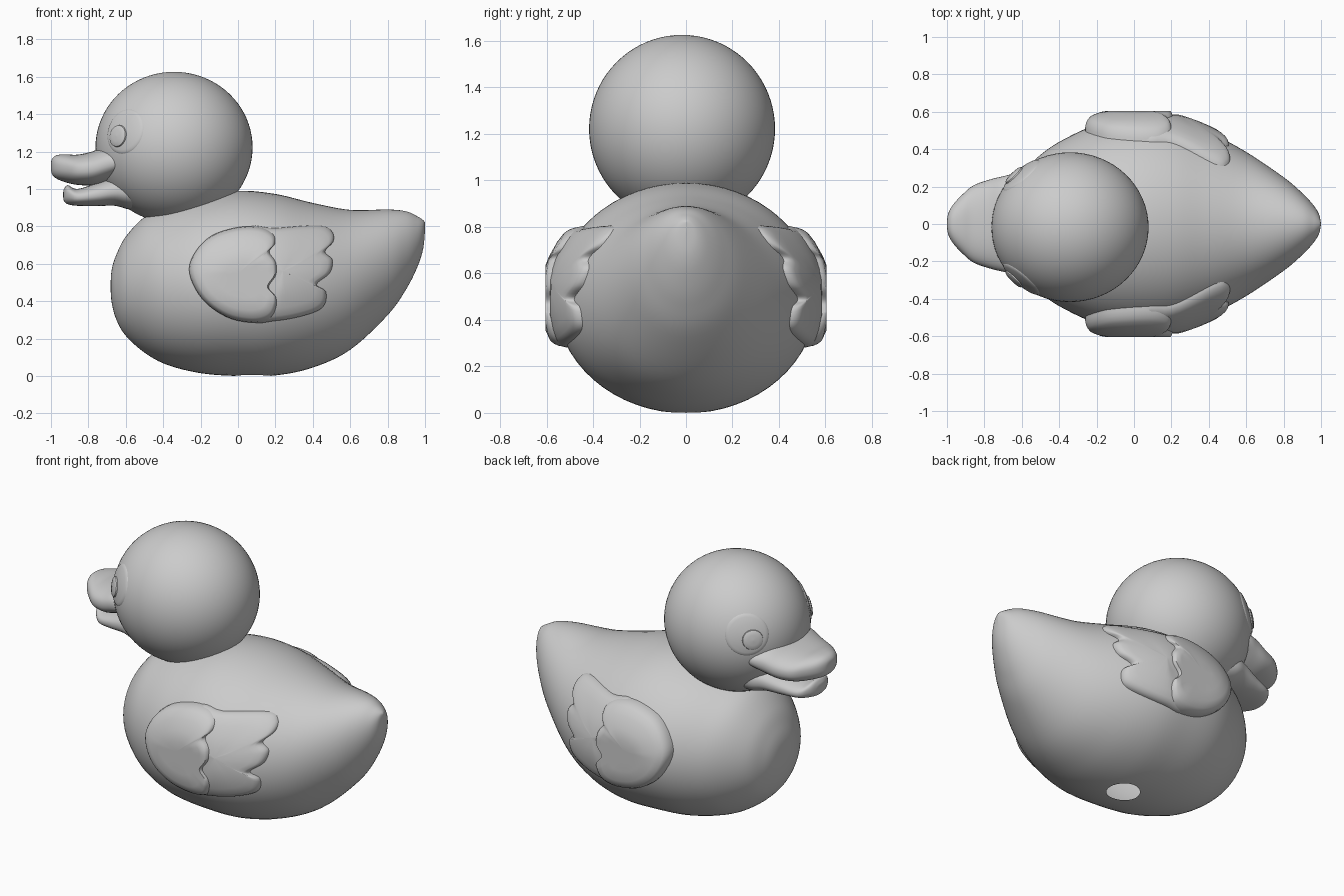
import bpy, bmesh
from math import sin, cos, pi, sqrt, copysign
from mathutils import Vector

if "Cube" in bpy.data.objects:
    bpy.data.objects.remove(bpy.data.objects["Cube"])

mat = bpy.data.materials.new("plain grey")
mat.use_nodes = True
GREY = (0.6, 0.6, 0.6, 1)
mat.diffuse_color = GREY
mat.node_tree.nodes["Principled BSDF"].inputs["Base Color"].default_value = GREY


def finish(name, bm, angle=0.9):
    bmesh.ops.remove_doubles(bm, verts=bm.verts, dist=0.0002)
    bmesh.ops.recalc_face_normals(bm, faces=bm.faces)
    me = bpy.data.meshes.new(name)
    bm.to_mesh(me)
    bm.free()
    me.materials.append(mat)
    ob = bpy.data.objects.new(name, me)
    bpy.context.collection.objects.link(ob)
    bpy.ops.object.select_all(action='DESELECT')
    ob.select_set(True)
    bpy.context.view_layer.objects.active = ob
    bpy.ops.object.shade_smooth_by_angle(angle=angle)
    return ob


def smooth(pts, steps, closed=False):
    """Catmull-Rom curve through points of any dimension."""
    n, out = len(pts), []
    pick = lambda i: Vector(pts[i % n] if closed else pts[min(max(i, 0), n - 1)])
    for i in range(n if closed else n - 1):
        a, b, c, d = (pick(i + k) for k in (-1, 0, 1, 2))
        for s in range(steps):
            t = s / steps
            out.append(b + (c - a) * (t / 2) + (a * 2 - b * 5 + c * 4 - d) * (t * t / 2)
                       + (b * 3 - a - c * 3 + d) * (t ** 3 / 2))
    return out if closed else out + [pick(n - 1)]


def skin(bm, rings):
    """Join closed rings of points into a tube with capped ends."""
    rows = [[bm.verts.new(p) for p in r] for r in rings]
    n = len(rows[0])
    for a, b in zip(rows, rows[1:]):
        for i in range(n):
            bm.faces.new((a[i], a[(i + 1) % n], b[(i + 1) % n], b[i]))
    bm.faces.new(rows[0])
    bm.faces.new(rows[-1])


def loft(rows, power=1.0, n=64):
    """Rows hold x, bottom z, top z and half width."""
    bm = bmesh.new()
    rings = []
    for x, lo, hi, w in rows:
        ring = []
        for i in range(n):
            c, s = cos(2 * pi * i / n), sin(2 * pi * i / n)
            ring.append((x, w * copysign(abs(c) ** power, c),
                         (lo + hi) / 2 + (hi - lo) / 2 * copysign(abs(s) ** power, s)))
        rings.append(ring)
    skin(bm, rings)
    return bm


# Body with raised tail
body_rows = smooth([
    (-.682, .48, .48, 0), (-.675, .39, .57, .1), (-.65, .30, .65, .18), (-.6, .215, .745, .27),
    (-.5, .125, .85, .37), (-.38, .06, .905, .45), (-.2, .015, .96, .53), (0, 0, .99, .56),
    (.2, .003, .973, .555), (.4, .045, .925, .49), (.6, .14, .888, .385), (.8, .325, .89, .25),
    (.9, .465, .88, .165), (.96, .585, .853, .1), (.99, .68, .833, .05), (1, .78, .82, 0)], 6)
body = finish("body", loft(body_rows))

# Round opening under the body
bpy.ops.mesh.primitive_cylinder_add(vertices=48, radius=.095, depth=.4, location=(.08, 0, 0))
cutter = bpy.context.object
cut = body.modifiers.new("opening", 'BOOLEAN')
cut.operation, cut.object, cut.solver = 'DIFFERENCE', cutter, 'EXACT'
cut_mesh = bpy.data.meshes.new_from_object(body.evaluated_get(bpy.context.evaluated_depsgraph_get()))
body.modifiers.clear()
body.data = cut_mesh
bpy.data.objects.remove(cutter)
bm = bmesh.new()
bm.from_mesh(cut_mesh)
pocket = [f for f in bm.faces if (f.calc_center_median() - Vector((.08, 0, .1))).length < .16
          and f.calc_center_median().xy.length < .2
          and (f.calc_center_median().xy - Vector((.08, 0))).length < .0955]
bmesh.ops.delete(bm, geom=pocket, context='FACES')
bm.to_mesh(cut_mesh)
bm.free()

# Head
HEAD, SIZE = Vector((-.342, -.017, 1.222)), Vector((.42, .4, .404))
bm = bmesh.new()
bmesh.ops.create_uvsphere(bm, u_segments=64, v_segments=40, radius=1)
for v in bm.verts:
    v.co = HEAD + v.co * SIZE
finish("head", bm)


# Eyes: shallow caps that follow the curve of the head
def eye_cap(name, direction, spread, lift):
    turn = Vector(direction).normalized().to_track_quat('Z', 'Y')
    bm = bmesh.new()
    rings = []
    for part, rise in ((1.02, -.02), (1, .3), (.95, .8), (.85, 1), (.5, 1.1), (.01, 1.2)):
        a, r = spread * part, 1 + lift * rise
        rings.append([HEAD + SIZE * (turn @ Vector((sin(a) * cos(t), sin(a) * sin(t), cos(a)))) * r
                      for t in (2 * pi * i / 40 for i in range(40))])
    skin(bm, rings)
    finish(name, bm, .6)


# Wings: two overlapping feather layers that follow the body side
def body_side(x, z):
    for a, b in zip(body_rows, body_rows[1:]):
        if a[0] <= x <= b[0]:
            _, lo, hi, w = a.lerp(b, (x - a[0]) / max(b[0] - a[0], 1e-6))
            t = (z - (lo + hi) / 2) / max((hi - lo) / 2, 1e-6)
            return w * sqrt(max(0, 1 - t * t))
    return 0


def wing_layer(name, outline, centre, side, lift, limit):
    bm = bmesh.new()
    rings = []
    for part, rise in ((1, -.6), (1, .25), (.985, .6), (.95, .85), (.9, 1), (.75, 1.05),
                       (.5, 1.08), (.25, 1.1), (.01, 1.1)):
        ring = []
        for p in smooth(outline, 5, True):
            x, z = Vector(centre).lerp(p, part)
            ring.append((x, side * min(body_side(x, z) + lift * rise, limit), z))
        rings.append(ring)
    skin(bm, rings)
    finish(name, bm)


COVERTS = [(-.26, .55), (-.23, .66), (-.14, .75), (0, .795), (.12, .795), (.19, .76), (.2, .71),
           (.17, .665), (.205, .61), (.205, .54), (.165, .475), (.205, .42), (.205, .36),
           (.17, .305), (.08, .285), (-.06, .315), (-.19, .41)]
FEATHERS = [(.04, .78), (.2, .79), (.43, .805), (.5, .775), (.51, .72), (.465, .665), (.505, .62),
            (.49, .55), (.42, .49), (.47, .45), (.455, .37), (.36, .325), (.2, .295), (.06, .3),
            (0, .5)]
for side, word in ((1, "left"), (-1, "right")):
    # The bird looks towards -x, so each side carries one wing and one eye
    wing_layer(word + "_side_wing_front", COVERTS, (0, .55), side, .06, .605)
    wing_layer(word + "_side_wing_feathers", FEATHERS, (.24, .56), side, .035, .585)
    eye_cap(word + "_side_eye", (-.65, side * .73, .22), .3, .012)
    eye_cap(word + "_side_pupil", (-.71, side * .69, .15), .145, .035)

# Bill halves
finish("upper_bill", loft(smooth([
    (-1, 1.11, 1.13, 0), (-.995, 1.08, 1.16, .05), (-.97, 1.055, 1.18, .1), (-.92, 1.035, 1.185, .155),
    (-.86, 1.022, 1.183, .205), (-.78, 1.02, 1.2, .235), (-.7, 1.04, 1.23, .255),
    (-.62, 1.075, 1.22, .27), (-.5, 1.1, 1.2, .25)], 5), .85, 48))
finish("lower_bill", loft(smooth([
    (-.935, .96, .98, 0), (-.93, .935, 1.0, .05), (-.91, .918, 1.02, .095), (-.86, .91, 1.0, .14),
    (-.76, .908, 1.03, .17), (-.66, .91, 1.07, .2), (-.58, .89, 1.09, .22), (-.45, .87, 1.1, .2)], 5),
    .85, 48))
